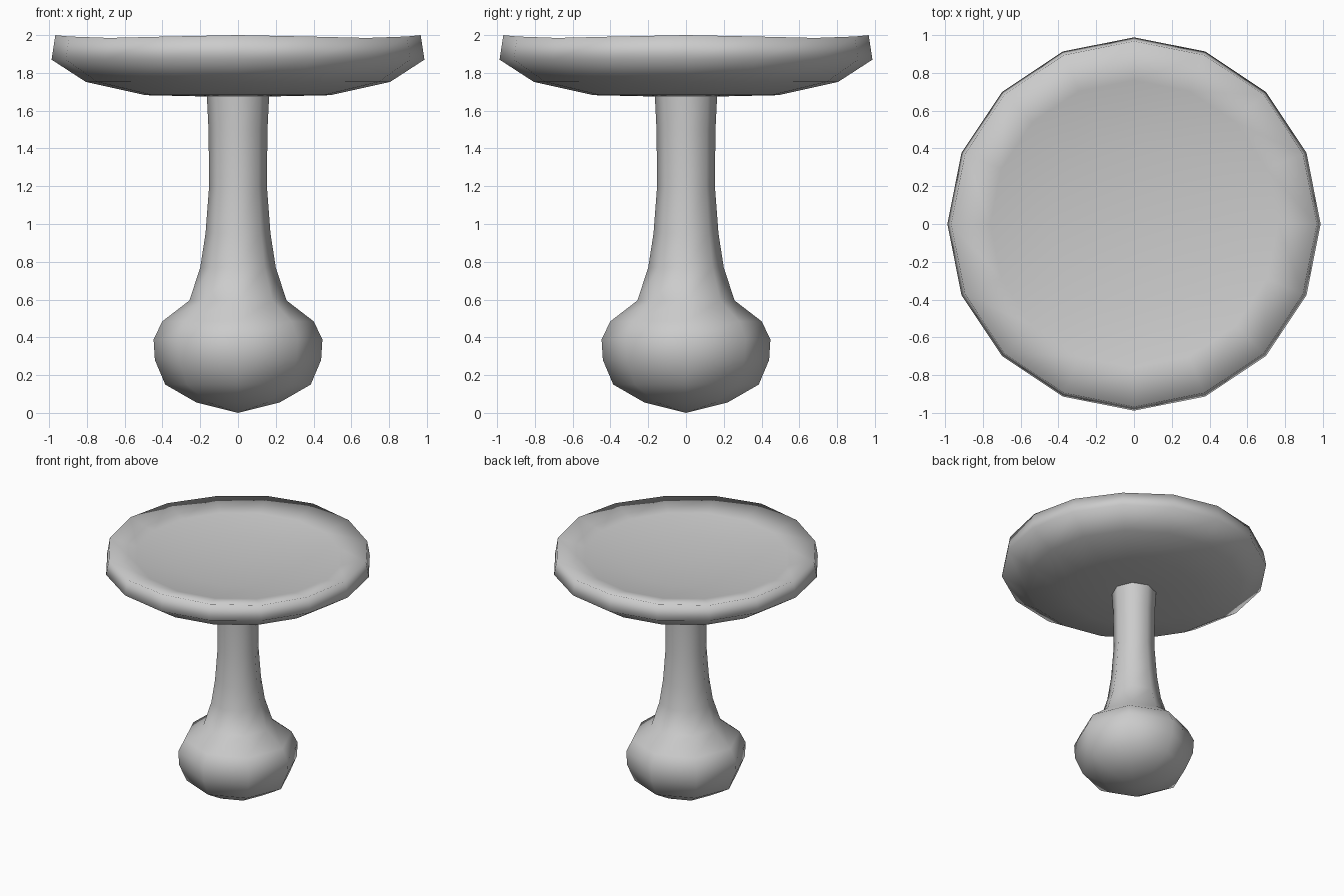
import bpy, bmesh
from math import sin, cos, pi

if "Cube" in bpy.data.objects:
    bpy.data.objects.remove(bpy.data.objects["Cube"])


def lathe(name, profile, sides, wave=None):
    """Spin (radius, z) points around z; radius 0 makes a pole."""
    bm = bmesh.new()
    rings = []
    for i, (r, z) in enumerate(profile):
        if r == 0:
            rings.append([bm.verts.new((0, 0, z))])
            continue
        ring = []
        for k in range(sides):
            a = 2 * pi * k / sides
            dz = wave[1] * (1 - cos(4 * a)) / 2 if wave and i == wave[0] else 0
            ring.append(bm.verts.new((r * cos(a), r * sin(a), z - dz)))
        rings.append(ring)
    for lo, hi in zip(rings, rings[1:]):
        for k in range(sides):
            n = (k + 1) % sides
            if len(lo) == 1:
                bm.faces.new((lo[0], hi[n], hi[k]))
            elif len(hi) == 1:
                bm.faces.new((lo[k], lo[n], hi[0]))
            else:
                bm.faces.new((lo[k], lo[n], hi[n], hi[k]))
    bmesh.ops.recalc_face_normals(bm, faces=bm.faces)
    for f in bm.faces:
        f.smooth = True
    mesh = bpy.data.meshes.new(name)
    bm.to_mesh(mesh)
    bm.free()
    obj = bpy.data.objects.new(name, mesh)
    bpy.context.collection.objects.link(obj)
    return obj


# Stem with its swollen bulb base, eight sided
lathe("stem_and_bulb", [
    (0, 0.0), (0.22, 0.055), (0.385, 0.15), (0.44, 0.28), (0.447, 0.39),
    (0.40, 0.485), (0.257, 0.595), (0.20, 0.77), (0.172, 0.95),
    (0.153, 1.2), (0.156, 1.5), (0.166, 1.70)], 8)

# Dished cap with a slightly wavy rim, sixteen sided
lathe("cap", [
    (0, 1.675), (0.165, 1.675), (0.49, 1.682), (0.805, 1.752), (0.987, 1.87),
    (0.967, 2.0), (0.76, 1.945), (0.45, 1.905), (0, 1.885)], 16, wave=(5, 0.015))
